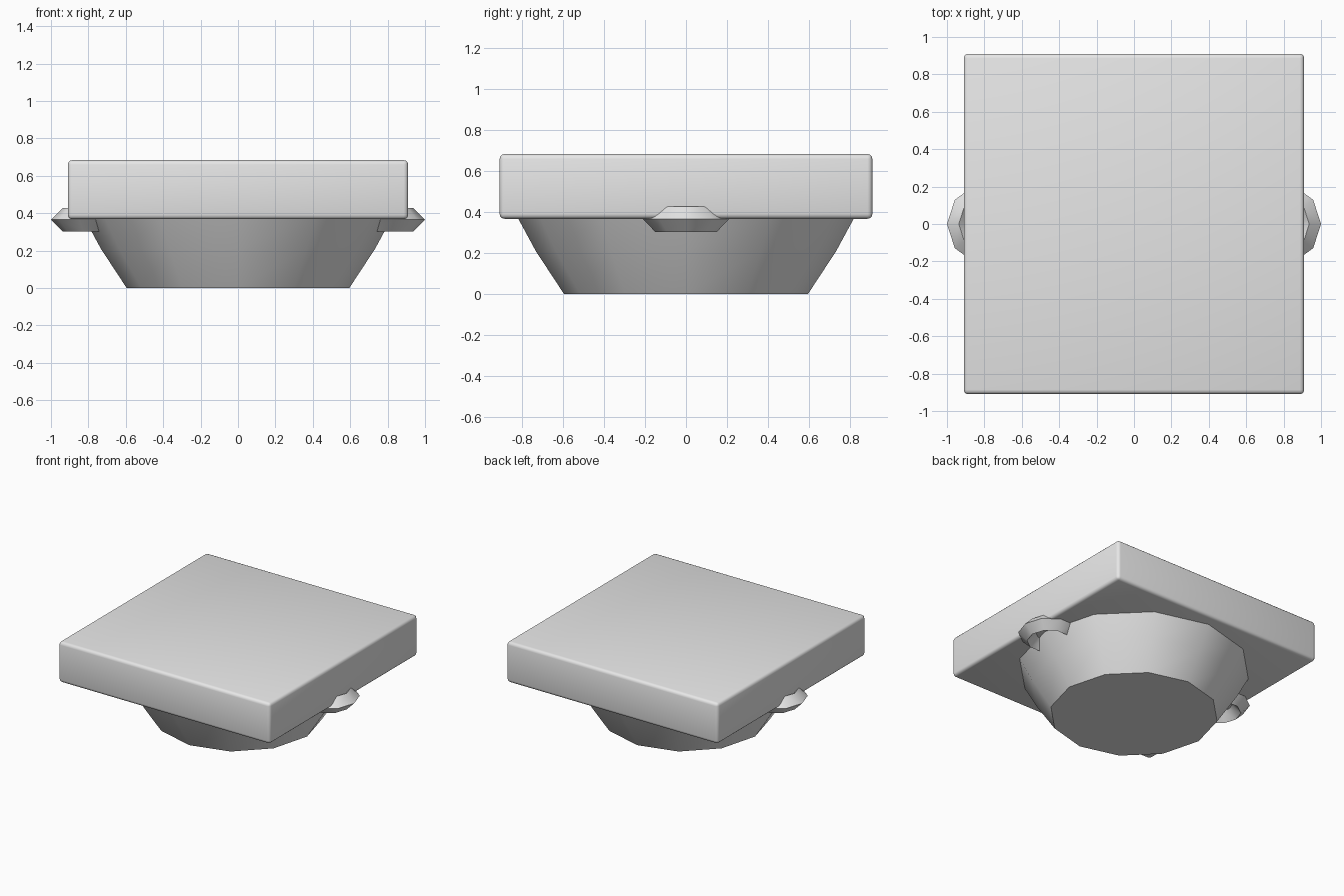
import bpy, bmesh, math

if "Cube" in bpy.data.objects:
    bpy.data.objects.remove(bpy.data.objects["Cube"])

grey = bpy.data.materials.new("light grey")
grey.diffuse_color = (0.8, 0.8, 0.8, 1)
grey.use_nodes = True
grey.node_tree.nodes["Principled BSDF"].inputs["Base Color"].default_value = grey.diffuse_color


def make_object(name, bm, angle):
    bmesh.ops.recalc_face_normals(bm, faces=bm.faces)
    mesh = bpy.data.meshes.new(name)
    bm.to_mesh(mesh)
    bm.free()
    mesh.materials.append(grey)
    obj = bpy.data.objects.new(name, mesh)
    bpy.context.collection.objects.link(obj)
    bpy.ops.object.select_all(action='DESELECT')
    obj.select_set(True)
    bpy.context.view_layer.objects.active = obj
    bpy.ops.object.shade_smooth_by_angle(angle=math.radians(angle))
    return obj


def bridge(bm, a, b):
    for i in range(len(a)):
        j = (i + 1) % len(a)
        bm.faces.new((a[i], a[j], b[j], b[i]))


def ring(bm, radius, z, sides):
    return [bm.verts.new((radius * math.cos(2 * math.pi * i / sides),
                          radius * math.sin(2 * math.pi * i / sides), z))
            for i in range(sides)]


# Twelve-sided bowl, flaring up into the lid
bm = bmesh.new()
rings = [ring(bm, r, z, 12) for r, z in [(0.595, 0), (0.733, 0.21), (0.825, 0.38)]]
for low, high in zip(rings, rings[1:]):
    bridge(bm, low, high)
bm.faces.new(rings[0])
bm.faces.new(rings[-1])
make_object("bowl", bm, 40)

# Square slab lid with softened edges
bm = bmesh.new()
bmesh.ops.create_cube(bm, size=1)
for v in bm.verts:
    v.co = (v.co.x * 1.82, v.co.y * 1.82, 0.526 + v.co.z * 0.316)
bmesh.ops.bevel(bm, geom=bm.edges[:], offset=0.024, segments=3, profile=0.5, affect='EDGES')
make_object("lid", bm, 40)

# Ring handles with a diamond section, one on each side
for side, label in ((1, "right"), (-1, "left")):
    bm = bmesh.new()
    major, minor, z = 0.157, 0.063, 0.366
    loops = [ring(bm, major + dr * minor, z + dz * minor, 10)
             for dr, dz in ((1, 0), (0, 1), (-1, 0), (0, -1))]
    for k in range(4):
        bridge(bm, loops[k], loops[(k + 1) % 4])
    for v in bm.verts:
        v.co.x = side * (v.co.x + 0.78)
    make_object(label + "_handle", bm, 40)
